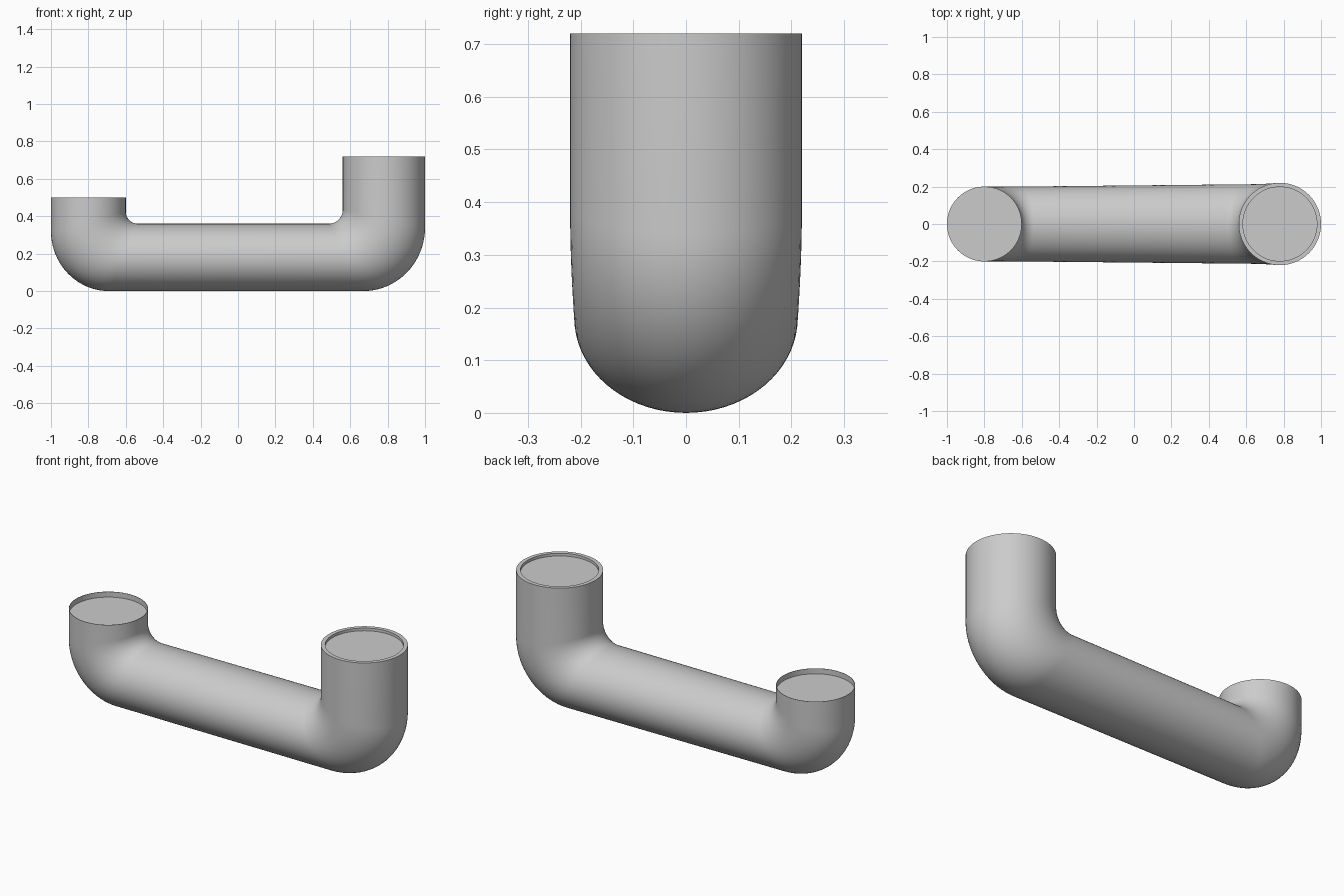
import bpy, bmesh, math
from mathutils import Vector

if "Cube" in bpy.data.objects:
    bpy.data.objects.remove(bpy.data.objects["Cube"])

SEG = 72    # sides of the pipe
BEND = 20   # rings per bend


def finish(bm, name):
    bmesh.ops.recalc_face_normals(bm, faces=bm.faces)
    mesh = bpy.data.meshes.new(name)
    bm.to_mesh(mesh)
    bm.free()
    ob = bpy.data.objects.new(name, mesh)
    bpy.context.collection.objects.link(ob)
    bpy.ops.object.select_all(action='DESELECT')
    ob.select_set(True)
    bpy.context.view_layer.objects.active = ob
    bpy.ops.object.shade_smooth_by_angle(angle=math.radians(35))


def bend(side, edge, width, top, outer_r, inner_r, w_top, w_end):
    """Rings (outer point, inner point, half width in y) from a mouth into the level run."""
    out_x, out_z = outer_r
    throat = edge - 2 * width
    rings = [(Vector((side * edge, 0, top)), Vector((side * throat, 0, top)), w_top)]
    for i in range(BEND + 1):
        f = i / BEND
        a = f * math.pi / 2
        outer = Vector((side * (edge - out_x + out_x * math.cos(a)), 0, out_z * (1 - math.sin(a))))
        inner = Vector((side * (throat - inner_r * (1 - math.cos(a))), 0,
                        0.36 + inner_r * (1 - math.sin(a))))
        s = f * f * (3 - 2 * f)
        rings.append((outer, inner, w_top + (w_end - w_top) * s))
    return rings


# Pipe body: short mouth on the left, taller and wider mouth on the right
left = bend(-1, 1.0, 0.20, 0.50, (0.31, 0.32), 0.065, 0.20, 0.20)
right = bend(1, 1.0, 0.22, 0.72, (0.33, 0.34), 0.075, 0.22, 0.212)
rings = left + right[::-1]

bm = bmesh.new()
loops = []
for outer, inner, w in rings:
    mid, half = (outer + inner) / 2, (inner - outer) / 2
    loops.append([bm.verts.new(mid + half * math.cos(t) + Vector((0, w * math.sin(t), 0)))
                  for t in (2 * math.pi * k / SEG for k in range(SEG))])
for a, b in zip(loops, loops[1:]):
    for k in range(SEG):
        n = (k + 1) % SEG
        bm.faces.new((a[k], a[n], b[n], b[k]))
finish(bm, "pipe_body")


# Mouths: flat rim, short inner wall and a recessed round floor
def mouth(name, x, top, radius, inner, depth):
    bm = bmesh.new()
    profile = [(radius, top), (inner, top), (inner, top - depth)]
    rows = [[bm.verts.new((x + r * math.cos(2 * math.pi * k / SEG),
                           r * math.sin(2 * math.pi * k / SEG), z)) for k in range(SEG)]
            for r, z in profile]
    for a, b in zip(rows, rows[1:]):
        for k in range(SEG):
            n = (k + 1) % SEG
            bm.faces.new((a[k], a[n], b[n], b[k]))
    bm.faces.new(rows[-1])
    finish(bm, name)


mouth("left_mouth", -0.80, 0.50, 0.20, 0.198, 0.03)
mouth("right_mouth", 0.78, 0.72, 0.22, 0.198, 0.015)
